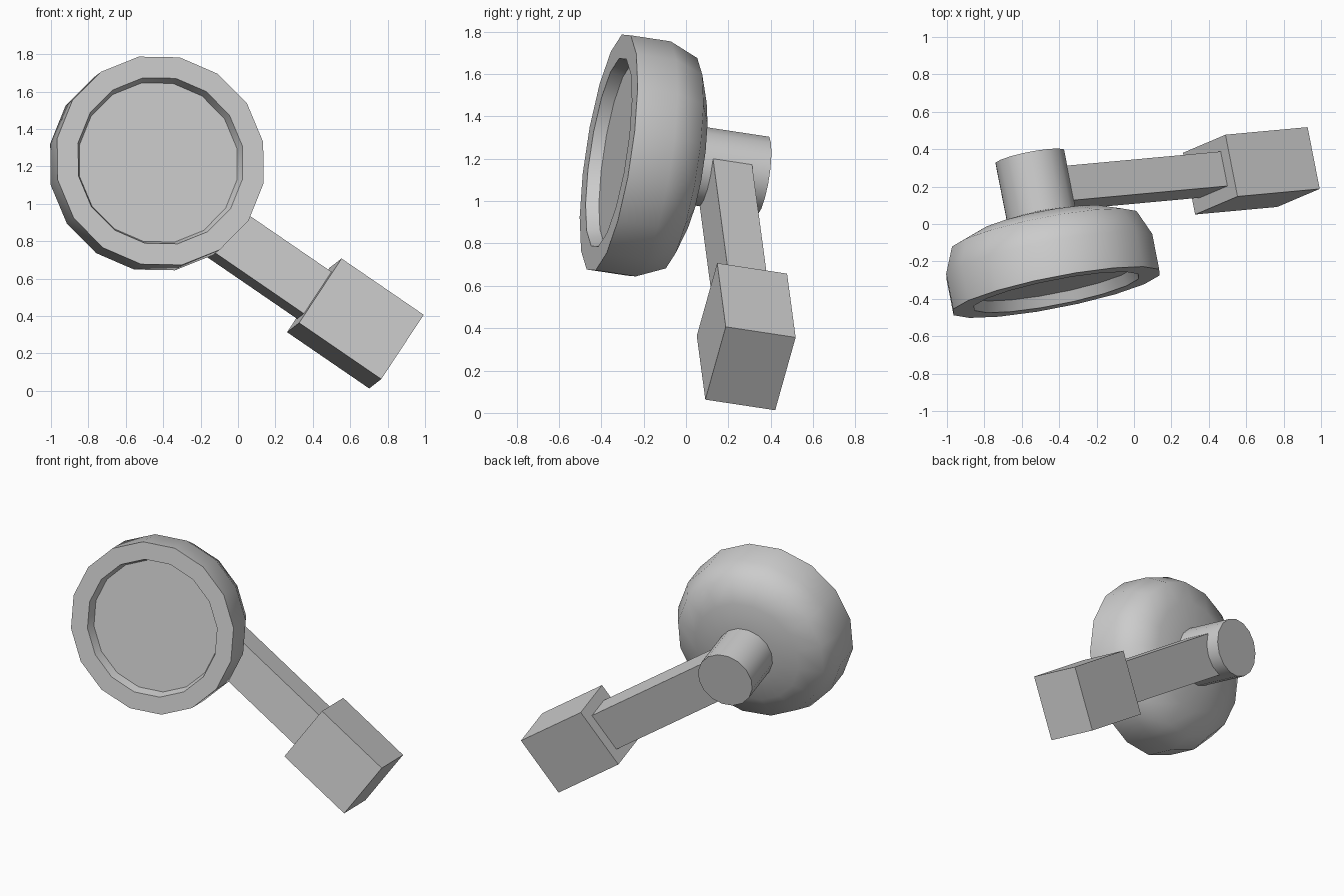
import bpy, bmesh, math
from mathutils import Vector, Matrix

if "Cube" in bpy.data.objects:
    bpy.data.objects.remove(bpy.data.objects["Cube"])

# Tilted frame of the whole lamp: X along the arm, Y backwards along the head axis
Y = Vector((-0.19, 0.97, -0.147)).normalized()
X = Vector((0.824, 0.066, -0.562))
X = (X - Y * X.dot(Y)).normalized()
Z = X.cross(Y)
FRAME = Matrix((X, Y, Z)).transposed().to_4x4()
FRAME.translation = (-0.415, -0.365, 1.23)


def add(name, bm, smooth=False):
    bmesh.ops.recalc_face_normals(bm, faces=bm.faces[:])
    mesh = bpy.data.meshes.new(name)
    bm.to_mesh(mesh)
    bm.free()
    ob = bpy.data.objects.new(name, mesh)
    bpy.context.collection.objects.link(ob)
    ob.matrix_world = FRAME
    if smooth:
        bpy.ops.object.select_all(action='DESELECT')
        ob.select_set(True)
        bpy.context.view_layer.objects.active = ob
        bpy.ops.object.shade_smooth_by_angle(angle=math.radians(55))
    return ob


def lathe(name, profile, sides=16):
    """Turn a (radius, depth) profile around the head axis."""
    bm = bmesh.new()
    verts = [bm.verts.new((r, t, 0)) for r, t in profile]
    edges = [bm.edges.new(p) for p in zip(verts, verts[1:])]
    bmesh.ops.spin(bm, geom=verts + edges, cent=(0, 0, 0), axis=(0, 1, 0),
                   angle=2 * math.pi, steps=sides, use_merge=False)
    bmesh.ops.remove_doubles(bm, verts=bm.verts[:], dist=1e-4)
    return add(name, bm, smooth=True)


def box(name, x0, x1, depth, height, yc=0.56):
    bm = bmesh.new()
    bmesh.ops.create_cube(bm, size=1)
    for v in bm.verts:
        v.co = ((x0 + x1) / 2 + v.co.x * (x1 - x0),
                yc + v.co.y * depth, v.co.z * height)
    return add(name, bm)


# Round head with recessed front and domed back
lathe("lamp_head", [(0, 0.06), (0.437, 0.06), (0.456, 0), (0.572, 0),
                    (0.572, 0.195), (0.512, 0.335), (0.36, 0.392),
                    (0.2, 0.42), (0, 0.43)])

# Pivot cylinder behind the head
lathe("pivot", [(0, 0.3), (0.19, 0.3), (0.19, 0.745), (0, 0.745)], sides=16)

# Arm and mounting block
box("arm", 0.0, 1.25, 0.19, 0.275)
box("mount_block", 1.13, 1.664, 0.34, 0.423)
